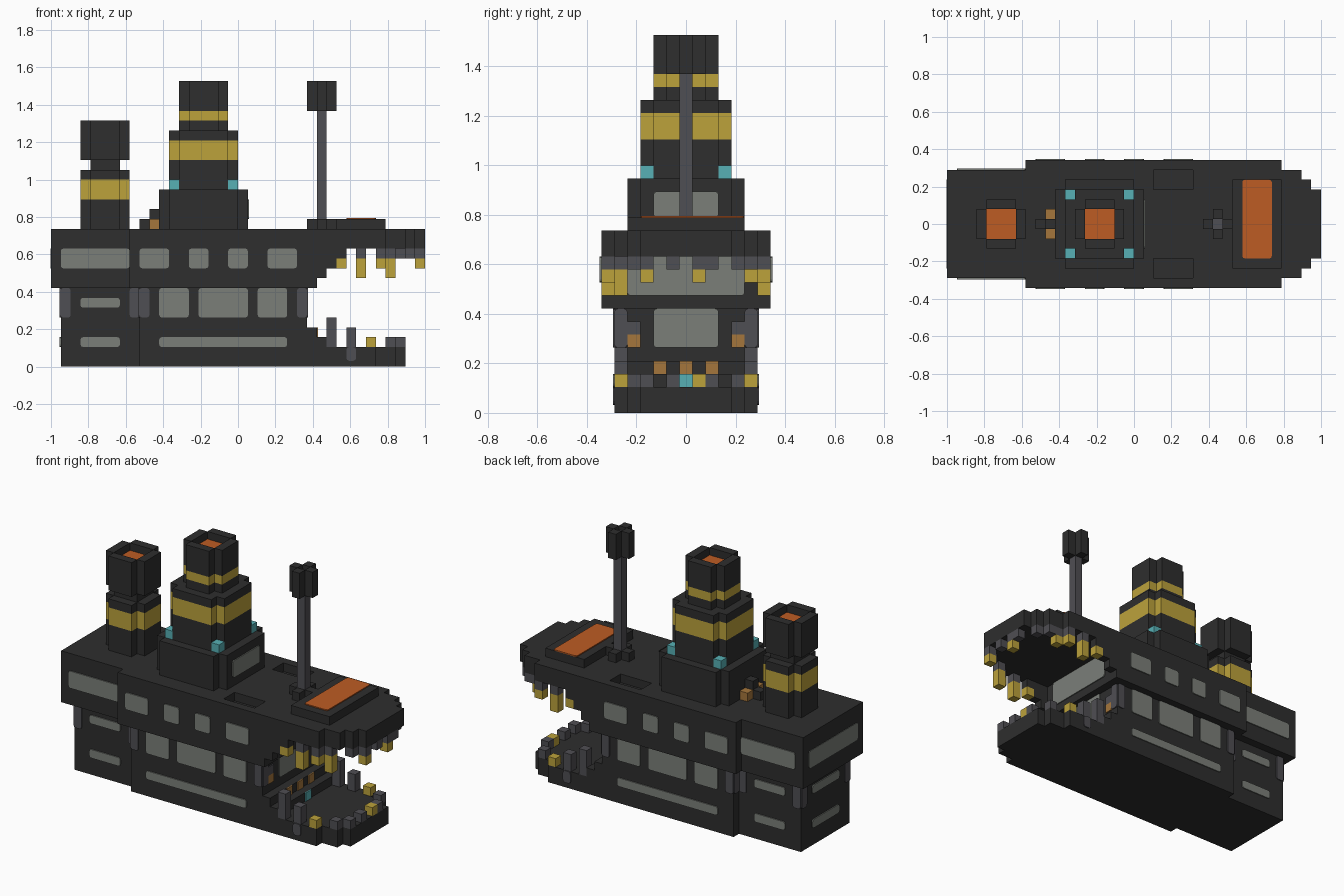
import bpy
import bmesh
from mathutils import Vector

U = 2 / 38          # one block
THIN = 0.12         # plate thickness in blocks

cube = bpy.data.objects.get("Cube")
if cube:
    bpy.data.objects.remove(cube, do_unlink=True)


def colour(name, code):
    rgb = [int(code[i:i + 2], 16) / 255 for i in (0, 2, 4)]
    lin = [c / 12.92 if c < 0.04 else ((c + 0.055) / 1.055) ** 2.4 for c in rgb] + [1]
    m = bpy.data.materials.new(name)
    m.use_nodes = True
    m.diffuse_color = lin
    m.node_tree.nodes["Principled BSDF"].inputs["Base Color"].default_value = lin
    return m


DARK = colour("charcoal", "2e2e2e")
STEEL = colour("steel grey", "4f4e53")
GLASS = colour("pale window grey", "7b7f79")
YELLOW = colour("mustard yellow", "bca23b")
ORANGE = colour("ember orange", "be5c24")
TEAL = colour("teal", "57b0b5")
BROWN = colour("copper brown", "a5763c")


def part(name, mat, boxes, mirror=False, rounding=0):
    """Join boxes (x, x, y, y, z, z in blocks) into one object."""
    bm = bmesh.new()
    if mirror:
        boxes = boxes + [(a, b, -d, -c, e, f) for a, b, c, d, e, f in boxes]
    for x0, x1, y0, y1, z0, z1 in boxes:
        lo, hi = Vector((x0 - 19, y0, z0)) * U, Vector((x1 - 19, y1, z1)) * U
        size, mid = hi - lo, (lo + hi) / 2
        verts = bmesh.ops.create_cube(bm, size=1)["verts"]
        for v in verts:
            v.co = Vector([v.co[i] * size[i] + mid[i] for i in range(3)])
        if rounding:
            axis = min(range(3), key=lambda i: size[i])
            edges = {e for v in verts for e in v.link_edges
                     if abs(e.verts[0].co[axis] - e.verts[1].co[axis]) > 1e-5}
            bmesh.ops.bevel(bm, geom=list(edges), offset=rounding * U,
                            segments=2, profile=0.5, affect='EDGES')
    mesh = bpy.data.meshes.new(name)
    bm.to_mesh(mesh)
    bm.free()
    mesh.materials.append(mat)
    obj = bpy.data.objects.new(name, mesh)
    bpy.context.scene.collection.objects.link(obj)
    return obj


def cross(x, r, z0, z1):
    """Square column with its four corner blocks notched out."""
    return [(x - r, x + r, 1 - r, r - 1, z0, z1), (x - r + 1, x + r - 1, -r, r, z0, z1)]


def ring(x, r, z0, z1):
    """Hollow notched column, one block thick."""
    s = r - 1
    return [(x - r, x - s, -s, s, z0, z1), (x + s, x + r, -s, s, z0, z1),
            (x - s, x + s, -r, -s, z0, z1), (x - s, x + s, s, r, z0, z1)]


def block(x, y, z0, z1):
    return (x, x + 1, y - 0.5, y + 0.5, z0, z1)


def side(wall, spans, z0, z1):
    return [(a, b, wall, wall + THIN, z0, z1) for a, b in spans]


def front(x, y, z0, z1, half=0.5):
    return (x, x + THIN, y - half, y + half, z0, z1)


# Lower hull and stepped lower jaw
part("lower_hull", DARK, [(1, 9, -4.5, 4.5, 0, 8), (9, 26, -5.5, 5.5, 0, 8)])
part("lower_jaw", DARK, [(26, 33, -5.5, 5.5, 0, 2), (33, 35, -4.5, 4.5, 0, 2),
                         (35, 36, -3.5, 3.5, 0, 2)])
part("throat_steps", DARK, [(26, 27, -5.5, 5.5, 2, 4), (27, 28, -5.5, 5.5, 2, 3)])

# Upper hull with sunken deck hatches
part("upper_hull_rear", DARK, [(0, 8, -5.5, 5.5, 8, 14)])
upper = part("upper_hull", DARK, [(8, 27, -6.5, 6.5, 8, 14)])
cutter = part("hatch_cutter", DARK, [(21, 25, 3.5, 5.5, 13, 15)], mirror=True)
cutter.hide_render = True
cutter.hide_viewport = True
cut = upper.modifiers.new("hatches", 'BOOLEAN')
cut.object = cutter
cut.solver = 'EXACT'

# Upper jaw: stepped nose and stepped cheeks
nose = zip((27, 34, 36, 37), (34, 36, 37, 38), (6.5, 5.5, 4.5, 3.5))
part("upper_jaw", DARK, [(a, b, -w, w, 12, 14) for a, b, w in nose])
part("cheek_steps", DARK, [(27 + i, 28 + i, 5.5, 6.5, 9 + i, 12) for i in range(3)], mirror=True)

# Windows along both sides
upper_spans = [(9, 12), (14, 16), (18, 20), (22, 25)]
part("side_windows", GLASS,
     side(6.5, upper_spans, 10, 12) + side(5.5, [(1, 8)], 10, 12)
     + side(5.5, [(11, 14), (15, 20), (21, 24)], 5, 8) + side(5.5, [(11, 24)], 2, 3)
     + side(4.5, [(3, 7)], 6, 7) + side(4.5, [(3, 7)], 2, 3), mirror=True, rounding=0.25)

# Windows facing forwards and backwards
part("front_windows", GLASS, [front(27, 0, 9, 12, 4.5), front(26, 0, 5, 8, 2.5),
                              front(20, 0, 15, 17, 2.5)], rounding=0.25)
part("rear_windows", GLASS, [front(-THIN / 2, 0, 10, 12, 4.5), front(1 - THIN, 0, 6, 7, 2.5),
                             front(1 - THIN, 0, 2, 3, 2.5)], rounding=0.25)

# Corner braces beneath the overhang
part("corner_braces", STEEL,
     side(4.5, [(1, 2), (8, 9)], 5, 8) + side(5.5, [(9, 10), (25, 26)], 5, 8)
     + [front(26, 5, 5, 8), front(1 - THIN, 4, 5, 8), front(9 - THIN, 5, 5, 8)],
     mirror=True, rounding=0.25)

# Throat details
part("throat_pegs", STEEL, [front(26, 4, 6, 7)], mirror=True)
part("throat_tips", BROWN, [front(26, 4, 5, 6), front(27, 2, 3, 4)], mirror=True)
part("throat_centre_tip", BROWN, [front(27, 0, 3, 4)])
part("throat_light", TEAL, [front(28, 0, 2, 3)])

# Lower teeth
part("lower_posts", STEEL, [block(28, 5, 2, 5), block(30, 5, 2, 4)], mirror=True)
part("lower_post_roots", STEEL, side(5.5, [(30, 31)], 0.6, 2), mirror=True, rounding=0.3)
part("lower_teeth_grey", STEEL, [block(34, -4, 2, 3), block(34, 4, 2, 3), block(35, -3, 2, 3),
                                 block(35, -1, 2, 3), block(35, 2, 2, 3)])
part("lower_teeth_yellow", YELLOW, [block(32, 5, 2, 3), block(32, -5, 2, 3), block(35, 1, 2, 3)])

# Upper teeth: grey roots with yellow tips
teeth = [(29, -6, 10), (29, 6, 10), (31, 6, 9), (31, -6, 9), (33, -6, 10), (33, 6, 10),
         (34, -5, 9), (34, 5, 10), (37, -3, 10), (37, 1, 10)]
part("upper_tooth_roots", STEEL, [block(x, y, 11, 12) for x, y, z in teeth]
     + [block(36, -4, 11, 12), block(36, 4, 11, 12), block(37, -1, 11, 12),
        block(37, 2, 11, 12), block(35, 5, 11, 12)])
part("upper_tooth_tips", YELLOW, [block(x, y, z, 11) for x, y, z in teeth])

# Deck plate with glowing panel
part("bow_plate", DARK, [(29, 34, -4.5, 4.5, 14, 15)])
part("bow_panel", ORANGE, [(30, 33, -3.5, 4.5, 15, 15 + THIN)], rounding=0.25)

# Mast
part("mast", STEEL, [block(27, 0, 14, 28.5)])
part("mast_foot", DARK, ring(27.5, 1.5, 14, 15))
part("mast_head", DARK, ring(27.5, 1.5, 26, 29))

# Rear funnel
REAR = 5.5
part("rear_funnel", DARK, cross(REAR, 2.5, 14, 17) + cross(REAR, 2.5, 19, 20)
     + [(4, 7, -1.5, 1.5, 20, 21)] + cross(REAR, 2.5, 21, 24))
part("rear_funnel_band", YELLOW, cross(REAR, 2.5, 17, 19))
part("rear_funnel_rim", DARK, ring(REAR, 2.5, 24, 25))
part("rear_funnel_glow", ORANGE, [(4, 7, -1.5, 1.5, 24, 24 + THIN)])

# Main tower and funnel
MAIN = 15.5
part("tower_base", DARK, cross(MAIN, 4.5, 14, 18))
part("tower_lights", TEAL, [block(12, 3, 18, 19), block(18, 3, 18, 19)], mirror=True)
part("main_funnel", DARK, cross(MAIN, 3.5, 18, 21) + cross(MAIN, 3.5, 23, 24)
     + cross(MAIN, 2.5, 24, 25) + cross(MAIN, 2.5, 26, 28))
part("main_funnel_bands", YELLOW, cross(MAIN, 3.5, 21, 23) + cross(MAIN, 2.5, 25, 26))
part("main_funnel_rim", DARK, ring(MAIN, 2.5, 28, 29))
part("main_funnel_glow", ORANGE, [(14, 17, -1.5, 1.5, 28, 28 + THIN)])

# Small steps behind the tower
part("tower_steps", DARK, [(9, 11, -0.5, 0.5, 14, 15), block(10, 0, 15, 16)])
part("tower_step_crates", BROWN, [block(10, 1, 14, 15)], mirror=True)
